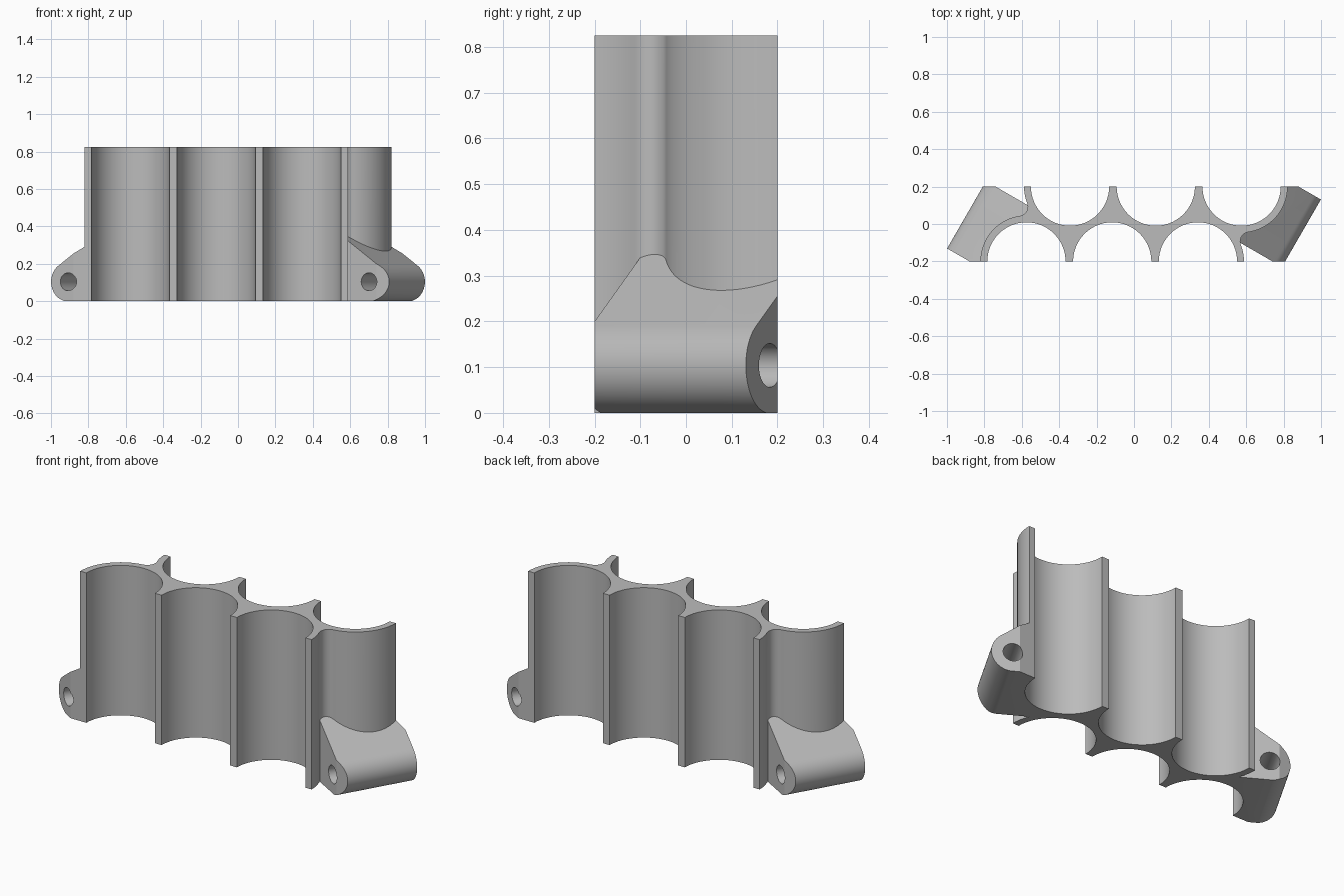
import bpy, bmesh, math
from mathutils import Vector, Matrix

if "Cube" in bpy.data.objects:
    bpy.data.objects.remove(bpy.data.objects["Cube"])

PITCH, R_IN, R_OUT, HALF_Y, TOP = 0.4585, 0.209, 0.246, 0.2, 0.825
FRONT_X = [-0.575 + PITCH * i for i in range(3)]
HALF_TURN = Matrix.Rotation(math.pi, 4, 'Z')
# lug frame: local x = outward (w), local y = up, local z = along the bolt hole (u)
LUG = Matrix(((0.866, 0, 0.5, 0), (-0.5, 0, 0.866, 0), (0, 1, 0, 0), (0, 0, 0, 1)))
HOLE_W, HOLE_Z = 0.695, 0.104


def arc(cx, cy, r, a0, a1, n):
    return [(cx + r * math.cos(a0 + (a1 - a0) * i / n),
             cy + r * math.sin(a0 + (a1 - a0) * i / n)) for i in range(n + 1)]


def circle(cx, cy, r, n):
    h = math.pi / n
    return arc(cx, cy, r, h, 2 * math.pi + h, n)[:-1]


def prism(bm, pts, lo, hi, mat=Matrix()):
    """Add a closed prism of a 2D profile between two depths."""
    a = [bm.verts.new(mat @ Vector((x, y, lo))) for x, y in pts]
    b = [bm.verts.new(mat @ Vector((x, y, hi))) for x, y in pts]
    bm.faces.new(a[::-1])
    bm.faces.new(b)
    for i in range(len(pts)):
        j = (i + 1) % len(pts)
        bm.faces.new((a[i], a[j], b[j], b[i]))


def make(name, prisms):
    bm = bmesh.new()
    for p in prisms:
        prism(bm, *p)
    bmesh.ops.recalc_face_normals(bm, faces=bm.faces)
    me = bpy.data.meshes.new(name)
    bm.to_mesh(me)
    bm.free()
    ob = bpy.data.objects.new(name, me)
    bpy.context.collection.objects.link(ob)
    return ob


def boolean(ob, other, op):
    """Apply an exact boolean and discard the helper."""
    other.hide_render = True
    m = ob.modifiers.new(op, 'BOOLEAN')
    m.operation, m.object, m.solver = op, other, 'EXACT'
    bpy.context.view_layer.update()
    dg = bpy.context.evaluated_depsgraph_get()
    me = bpy.data.meshes.new_from_object(ob.evaluated_get(dg))
    ob.modifiers.clear()
    ob.data = me
    bpy.data.objects.remove(other)


# solid outline: outer arcs of the two end tubes joined by a small fillet
c1, c2, f = Vector((FRONT_X[2], -HALF_Y)), Vector((-FRONT_X[0], HALF_Y)), 0.05
mid, d = (c1 + c2) / 2, (c2 - c1)
side = Vector((d.y, -d.x)).normalized()
fc = mid + side * math.sqrt((R_OUT + f) ** 2 - (d.length / 2) ** 2)
ang = lambda v: math.atan2(v.y, v.x)
a1, a2 = ang(fc - c1), ang(fc - c2)
half = [(c1.x + R_OUT, -0.3)]
half += arc(c1.x, c1.y, R_OUT, 0, a1, 8)
half += arc(fc.x, fc.y, f, a1 + math.pi, a2 + math.pi, 12)[1:]
half += arc(c2.x, c2.y, R_OUT, a2, 0, 28)[1:]
half += [(c2.x + R_OUT, 0.3)]
outline = half + [(-x, -y) for x, y in half]
body = make("tube_holder", [(outline, -0.1, TOP + 0.1)])

# slanted mounting lugs at both ends
slope = math.radians(35)
lug = arc(HOLE_W, HOLE_Z, 0.105, -math.pi / 2, math.pi / 2 - slope, 28)
tx, tz = lug[-1]
lug += [(0.5, tz + (tx - 0.5) * math.tan(slope)), (0.5, -0.05), (HOLE_W, -0.05)]
boolean(body, make("lugs", [(lug, 0.197, 0.613, m) for m in (LUG, HALF_TURN @ LUG)]), 'UNION')

# trim to the flat front, back, top and bottom
slab = [(-2, -HALF_Y), (2, -HALF_Y), (2, HALF_Y), (-2, HALF_Y)]
boolean(body, make("trim_box", [(slab, 0, TOP)]), 'INTERSECT')

# half-round pockets on both sides, and bolt holes through the lugs
cuts = []
for m in (Matrix(), HALF_TURN):
    cuts += [(circle(x, -HALF_Y, R_IN, 72), -0.2, TOP + 0.2, m) for x in FRONT_X]
    cuts.append((circle(HOLE_W, HOLE_Z, 0.048, 40), 0.1, 0.8, m @ LUG))
boolean(body, make("pocket_cutters", cuts), 'DIFFERENCE')

# single grey colour and smooth curved walls
grey = bpy.data.materials.new("grey_plastic")
grey.diffuse_color = (0.5, 0.5, 0.5, 1)
grey.use_nodes = True
grey.node_tree.nodes["Principled BSDF"].inputs["Base Color"].default_value = grey.diffuse_color
body.data.materials.clear()
body.data.materials.append(grey)
bpy.context.view_layer.objects.active = body
body.select_set(True)
bpy.ops.object.shade_smooth_by_angle(angle=math.radians(25))
